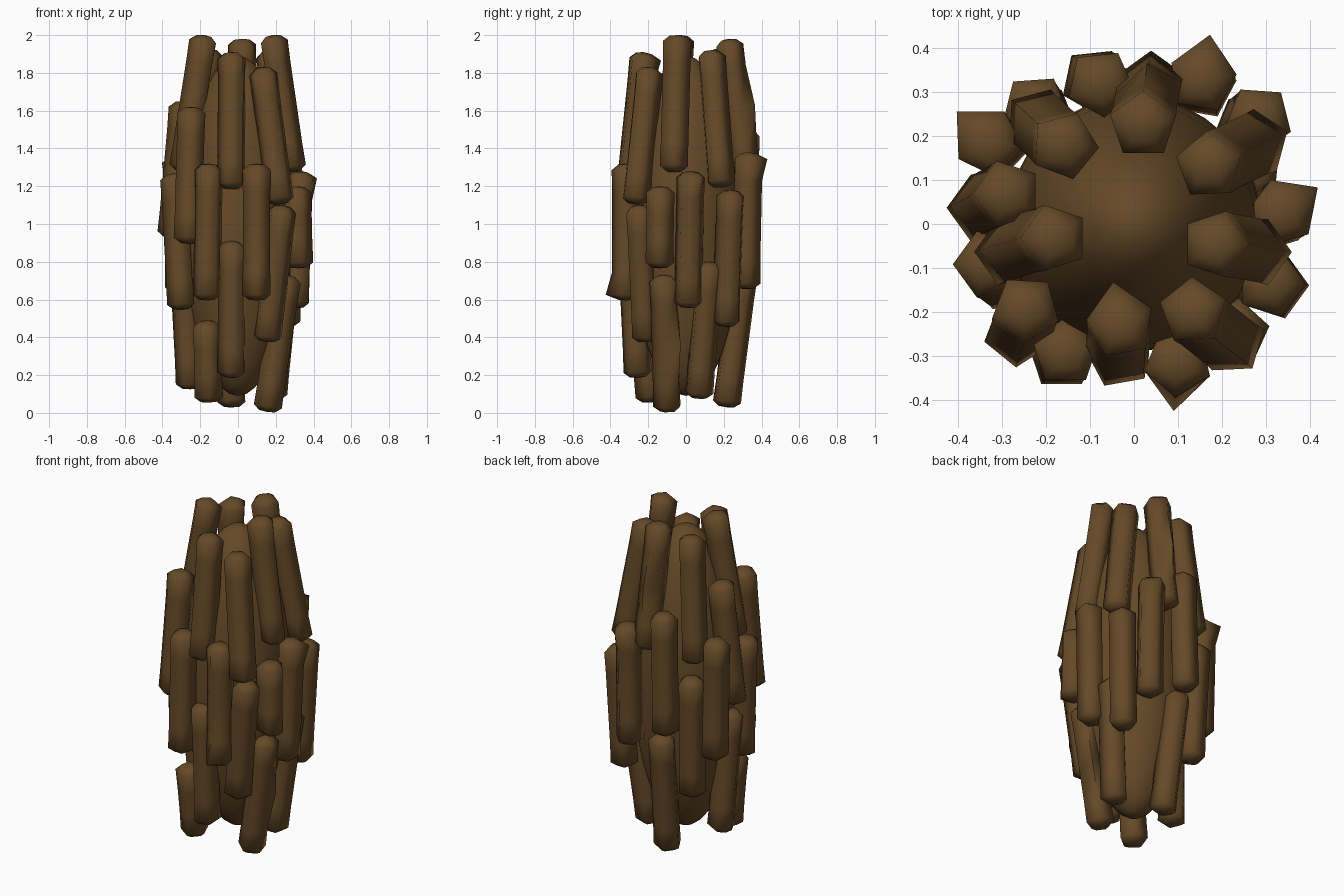
import bpy, bmesh, math
from mathutils import Vector, Matrix

if "Cube" in bpy.data.objects:
    bpy.data.objects.remove(bpy.data.objects["Cube"])

LENGTH = 0.725        # height covered by a full log
SHORT = 0.435         # height covered by a short log
RADIUS = 0.079

bark = bpy.data.materials.new("bark_brown")
bark.diffuse_color = (0.13, 0.067, 0.021, 1)
bark.use_nodes = True
bark.node_tree.nodes["Principled BSDF"].inputs["Base Color"].default_value = bark.diffuse_color


def finish(name, bm):
    mesh = bpy.data.meshes.new(name)
    bmesh.ops.recalc_face_normals(bm, faces=bm.faces)
    bm.to_mesh(mesh)
    bm.free()
    mesh.materials.append(bark)
    obj = bpy.data.objects.new(name, mesh)
    bpy.context.collection.objects.link(obj)
    bpy.ops.object.select_all(action='DESELECT')
    obj.select_set(True)
    bpy.context.view_layer.objects.active = obj
    bpy.ops.object.shade_smooth_by_angle(angle=math.radians(80))
    return obj


def log(name, top, bottom, corner, knot=None):
    """Five-sided log; corner is the compass angle of one edge, knot = (ring, swelling)."""
    axis = top - bottom
    n = axis.length
    # profile with low domed ends: (radius, distance along axis)
    profile = [(0.55, 0.004), (1, 0.03), (0.97, 0.15), (0.97, n / 2),
               (0.97, n - 0.15), (1, n - 0.035), (0.55, n - 0.006)]
    turn = Matrix.Translation(bottom) @ axis.to_track_quat('Z', 'Y').to_matrix().to_4x4()
    c = math.radians(corner)
    out = turn.to_3x3().inverted() @ Vector((math.cos(c), math.sin(c), 0))
    spin = math.atan2(out.y, out.x)
    bm = bmesh.new()
    rings = []
    for k, (r, h) in enumerate(profile):
        ring = []
        for i in range(5):
            # a knot pushes out the first corner of one ring
            d = RADIUS * r * (knot[1] if knot and knot[0] == k and i == 0 else 1)
            a = spin + i * math.tau / 5
            ring.append(bm.verts.new(turn @ Vector((d * math.cos(a), d * math.sin(a), h))))
        rings.append(ring)
    for a, b in zip(rings, rings[1:]):
        for i in range(5):
            j = (i + 1) % 5
            bm.faces.new((a[i], a[j], b[j], b[i]))
    for ring, h in ((rings[0], 0), (rings[-1], n)):
        tip = bm.verts.new(turn @ Vector((0, 0, h)))
        for i in range(5):
            bm.faces.new((ring[i], ring[(i + 1) % 5], tip))
    finish(name, bm)


# Solid core inside the bundle
bm = bmesh.new()
bmesh.ops.create_uvsphere(bm, u_segments=32, v_segments=20, radius=1)
bmesh.ops.transform(bm, verts=bm.verts,
                    matrix=Matrix.Translation((0, 0, 0.99)) @ Matrix.Diagonal((0.29, 0.29, 0.9, 1)))
finish("core", bm)

# Tiers of overlapping logs: top x, top y, bottom x, bottom y, top height, corner angle
upper = [(0.18, -0.045, 0.285, -0.065, 2.0, 0), (0.165, 0.13, 0.28, 0.185, 1.92, 165),
         (0.02, 0.22, 0.04, 0.32, 1.98, 90), (-0.155, 0.175, -0.22, 0.235, 1.93, 285),
         (-0.175, -0.03, -0.29, -0.065, 2.0, 180), (-0.03, -0.225, -0.033, -0.3, 1.91, 100),
         (0.13, -0.195, 0.225, -0.27, 1.83, 20)]
middle = [(-0.285, 0.07, -0.35, 0.035, 1.65, 180), (-0.245, -0.19, -0.265, -0.25, 1.62, 195),
          (-0.075, 0.32, -0.09, 0.325, 1.5, 60), (0.155, 0.33, 0.155, 0.315, 1.38, 80),
          (-0.33, 0.185, -0.315, 0.18, 1.36, 136), (-0.155, -0.29, -0.165, -0.3, 1.32, 90),
          (0.1, -0.315, 0.1, -0.315, 1.32, 265), (0.335, 0.025, 0.31, 0.01, 1.28, 35),
          (-0.335, -0.09, -0.295, -0.12, 1.27, 180), (0.285, 0.24, 0.255, 0.215, 1.18, 50),
          (-0.225, 0.265, -0.205, 0.235, 1.13, 130), (0.235, -0.25, 0.15, -0.215, 1.1, 300)]
lower = [(-0.03, -0.29, -0.03, -0.255, 0.91, 250), (-0.29, -0.02, -0.25, 0.025, 0.85, 170),
         (0.265, 0.125, 0.19, 0.065, 0.8, 30), (0.265, -0.115, 0.155, -0.095, 0.73, 50),
         (-0.055, 0.305, -0.03, 0.21, 0.755, 100)]
short = [(-0.165, -0.23, -0.155, -0.185, 0.49, 200), (0.31, -0.135, 0.32, -0.14, 1.2, 0)]

# Knotty logs, keyed by top height: ring and swelling
knots = {1.98: (3, 1.25), 1.38: (5, 1.3), 1.36: (5, 1.3), 1.28: (5, 1.3),
         1.32: (1, 1.4), 1.91: (5, 1.25), 0.73: (3, 1.3)}
for tier, logs, height in (("upper_log", upper, LENGTH), ("middle_log", middle, LENGTH),
                           ("lower_log", lower, LENGTH), ("short_log", short, SHORT)):
    for k, (tx, ty, bx, by, z, corner) in enumerate(logs):
        knot = None if tx == -0.155 else knots.get(z)
        log(f"{tier}_{k + 1}", Vector((tx, ty, z)), Vector((bx, by, z - height)), corner, knot)
